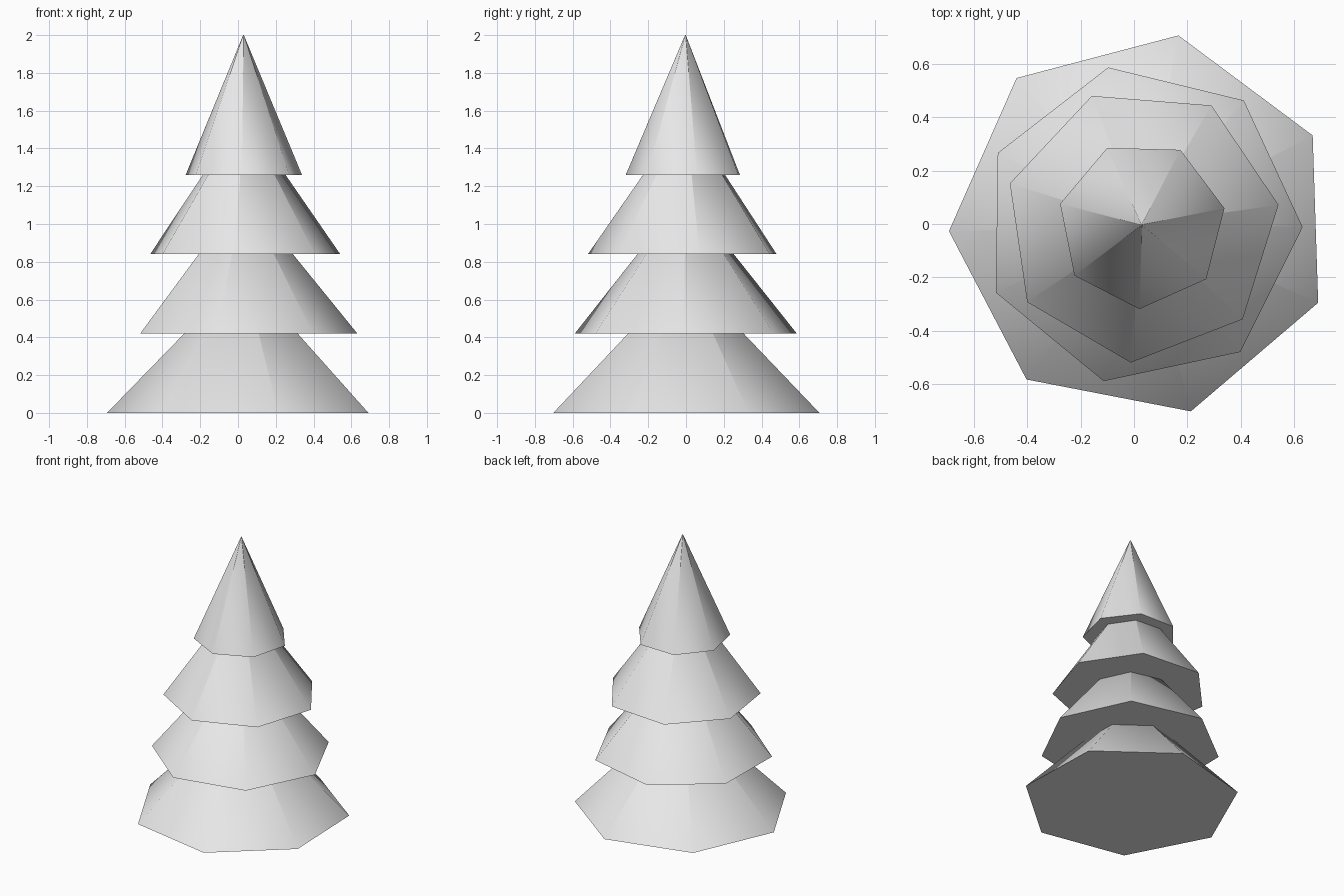
import bpy
import bmesh
from math import radians, sin, cos, tau

cube = bpy.data.objects.get("Cube")
if cube:
    bpy.data.objects.remove(cube, do_unlink=True)

SIDES = 7
HEIGHT = 0.74       # every tier is the same height
STEP = 0.42         # vertical spacing between tiers
TIP = 0.002         # tiny blunt tip keeps the smooth shading crisp
CENTRE = (0.029, -0.003)

grey = bpy.data.materials.new("plain_grey")
grey.use_nodes = True
grey.diffuse_color = (0.8, 0.8, 0.8, 1)
grey.node_tree.nodes["Principled BSDF"].inputs["Base Color"].default_value = (0.8, 0.8, 0.8, 1)


def ring(bm, radius, z, turn):
    angles = [radians(turn) + tau * i / SIDES for i in range(SIDES)]
    return [bm.verts.new((radius * cos(a), radius * sin(a), z)) for a in angles]


def foliage_tier(name, radius, turn, base):
    bm = bmesh.new()
    low = ring(bm, radius, 0, turn)
    high = ring(bm, TIP, HEIGHT, turn)
    bm.faces.new(low[::-1])
    bm.faces.new(high)
    for i in range(SIDES):
        j = (i + 1) % SIDES
        bm.faces.new((low[i], low[j], high[j], high[i]))
    mesh = bpy.data.meshes.new(name)
    bm.to_mesh(mesh)
    bm.free()
    mesh.materials.append(grey)
    tier = bpy.data.objects.new(name, mesh)
    tier.location = (*CENTRE, base)
    bpy.context.collection.objects.link(tier)

    # Smooth sides, sharp rim
    bpy.ops.object.select_all(action="DESELECT")
    tier.select_set(True)
    bpy.context.view_layer.objects.active = tier
    bpy.ops.object.shade_smooth_by_angle(angle=radians(55))


# Tiers from the ground up: name, radius, twist in degrees
tiers = [
    ("bottom_foliage", 0.723, 27.6),
    ("lower_foliage", 0.603, -0.8),
    ("upper_foliage", 0.518, 8.3),
    ("top_foliage", 0.316, 11.3),
]
for level, (name, radius, turn) in enumerate(tiers):
    foliage_tier(name, radius, turn, level * STEP)
